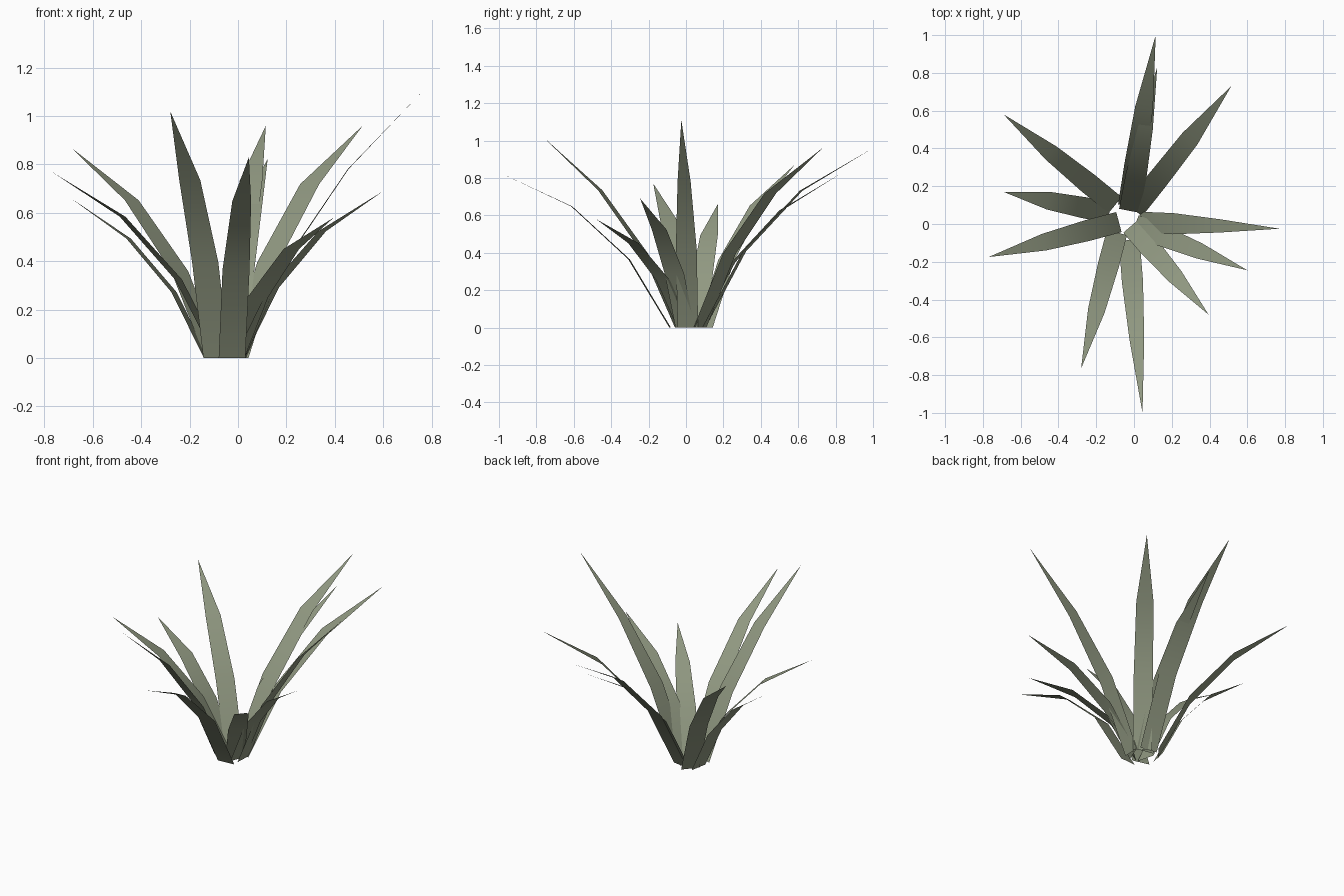
import bpy
import bmesh
from mathutils import Vector

if "Cube" in bpy.data.objects:
    bpy.data.objects.remove(bpy.data.objects["Cube"], do_unlink=True)


def make_material(name, colour):
    material = bpy.data.materials.new(name)
    material.use_nodes = True
    material.diffuse_color = colour
    material.node_tree.nodes["Principled BSDF"].inputs["Base Color"].default_value = colour
    return material


sage_green = make_material("sage_green", (0.28, 0.315, 0.22, 1))


def make_leaf(name, base, tip, upper_width):
    """Flat pointed blade that bends outward at two creases."""
    root = Vector((base[0], base[1], 0))
    end = Vector(tip)
    reach = Vector((end.x - root.x, end.y - root.y, 0))
    side = Vector((0, 0, 1)).cross(reach).normalized()

    # Steeper leaves bend less
    bend = end.z / reach.length - 0.95
    stations = [
        (0, 0, 0.11),
        (0.24, 0.435 - 0.11 * bend, 0.112),
        (0.575, 0.775 - 0.13 * bend, upper_width),
    ]

    bm = bmesh.new()
    rows = []
    for along, rise, width in stations:
        centre = root + reach * along + Vector((0, 0, end.z * rise))
        rows.append([bm.verts.new(centre - side * width / 2),
                     bm.verts.new(centre + side * width / 2)])
    for lower, upper in zip(rows, rows[1:]):
        bm.faces.new((lower[0], upper[0], upper[1], lower[1]))
    bm.faces.new((rows[-1][0], bm.verts.new(end), rows[-1][1]))

    # Inner side of every blade faces upward
    bm.normal_update()
    for face in bm.faces:
        face.smooth = True
        if face.normal.z < 0:
            face.normal_flip()

    mesh = bpy.data.meshes.new(name)
    bm.to_mesh(mesh)
    bm.free()
    mesh.materials.append(sage_green)
    leaf = bpy.data.objects.new(name, mesh)
    bpy.context.collection.objects.link(leaf)
    return leaf


# Rosette: name, base centre, tip, width at the upper crease
leaves = [
    ("back_long_leaf", (-0.03, 0.095), (0.115, 1, 0.96), 0.095),
    ("back_short_leaf", (-0.025, 0.07), (0.123, 0.83, 0.825), 0.08),
    ("back_left_leaf", (0, 0.075), (0.515, 0.73, 0.96), 0.1),
    ("left_tall_leaf", (0.03, 0.01), (0.77, -0.025, 1.11), 0.07),
    ("left_low_leaf", (0.005, -0.005), (0.6, -0.245, 0.69), 0.085),
    ("front_left_leaf", (-0.015, -0.01), (0.395, -0.48, 0.58), 0.085),
    ("front_long_leaf", (-0.025, -0.085), (0.045, -1, 0.83), 0.078),
    ("front_right_leaf", (-0.09, -0.045), (-0.28, -0.765, 1.02), 0.09),
    ("right_long_leaf", (-0.08, 0.01), (-0.77, -0.175, 0.77), 0.09),
    ("right_low_leaf", (-0.13, 0.06), (-0.69, 0.17, 0.66), 0.095),
    ("back_right_leaf", (-0.1, 0.1), (-0.69, 0.58, 0.87), 0.09),
]
for leaf_settings in leaves:
    make_leaf(*leaf_settings)
